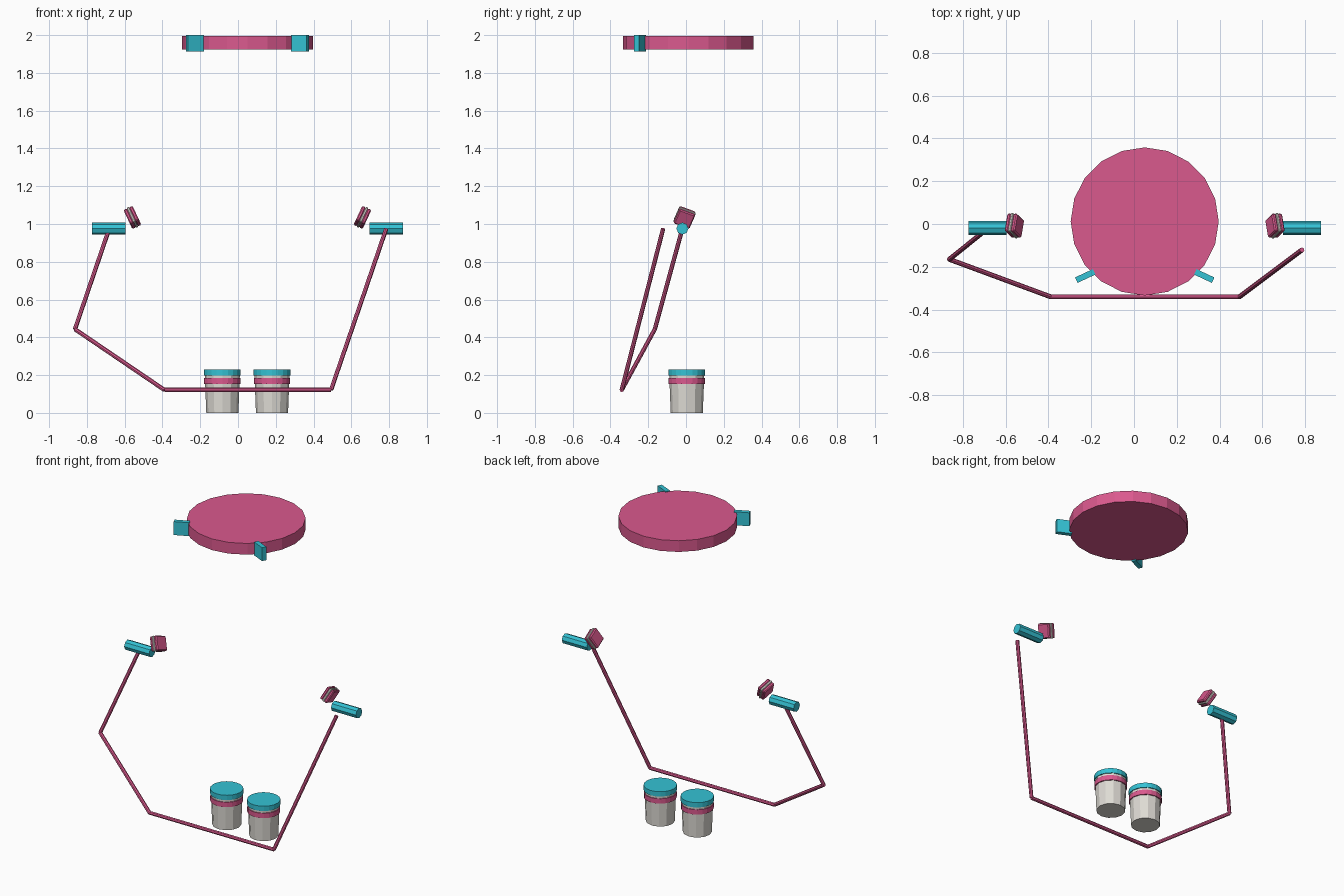
import bpy
import math
from mathutils import Matrix, Vector

default = bpy.data.objects.get("Cube")
if default:
    bpy.data.objects.remove(default, do_unlink=True)


def make_material(name, color):
    mat = bpy.data.materials.new(name)
    mat.use_nodes = True
    mat.diffuse_color = (*color, 1)
    mat.node_tree.nodes["Principled BSDF"].inputs["Base Color"].default_value = (*color, 1)
    return mat


PINK = make_material("pink", (0.70, 0.10, 0.27))
CYAN = make_material("cyan", (0.035, 0.54, 0.66))
WHITE = make_material("off_white", (0.73, 0.71, 0.66))


def finish(name, mat):
    obj = bpy.context.object
    obj.name = name
    obj.data.materials.append(mat)
    return obj


def cone(name, mat, x, y, z0, z1, r0, r1, sides):
    """Upright round part between two heights."""
    bpy.ops.mesh.primitive_cone_add(vertices=sides, radius1=r0, radius2=r1,
                                    depth=z1 - z0, location=(x, y, (z0 + z1) / 2))
    return finish(name, mat)


def rod(name, mat, a, b, radius, sides):
    """Cylinder running from point a to point b."""
    a, b = Vector(a), Vector(b)
    turn = (b - a).to_track_quat("Z", "Y").to_euler()
    bpy.ops.mesh.primitive_cylinder_add(vertices=sides, radius=radius, depth=(b - a).length,
                                        location=(a + b) / 2, rotation=turn)
    return finish(name, mat)


def box(name, mat, size, matrix, bevel=0):
    bpy.ops.mesh.primitive_cube_add(size=1)
    obj = finish(name, mat)
    obj.data.transform(Matrix.Diagonal((*size, 1)))
    obj.matrix_world = matrix
    if bevel:
        mod = obj.modifiers.new("bevel", "BEVEL")
        mod.width = bevel
        mod.segments = 1
    return obj


MID = 0.05  # centre line of the mirrored parts

# Overhead disc
cone("overhead_disc", PINK, MID, 0.012, 1.923, 1.995, 0.346, 0.346, 20)

# Mirrored parts: disc tabs, hand grips and tilted blocks
for side, label in ((-1, "right"), (1, "left")):
    tab = Matrix.Translation((MID + side * 0.278, -0.243, 1.957))
    tab = tab @ Matrix.Rotation(math.radians(-25 * side), 4, "Z")
    box(label + "_disc_tab", CYAN, (0.092, 0.028, 0.086), tab)

    rod(label + "_grip", CYAN, (MID + side * 0.646, -0.019, 0.976),
        (MID + side * 0.823, -0.019, 0.976), 0.032, 8)

    block = Matrix.Translation((MID + side * 0.609, -0.008, 1.035))
    block = block @ Matrix.Rotation(math.radians(25 * side), 4, "Y")
    block = block @ Matrix.Rotation(math.radians(-22), 4, "X")
    for half, end in ((-1, "inner"), (1, "outer")):
        shift = Matrix.Translation((half * 0.016, 0, 0))
        box(f"{label}_block_{end}", PINK, (0.021, 0.09, 0.088), block @ shift, 0.006)
    box(label + "_block_filling", WHITE, (0.013, 0.093, 0.091), block, 0.003)

# Bent bar
path = [(-0.685, -0.022, 0.965), (-0.863, -0.165, 0.443), (-0.39, -0.34, 0.122),
        (0.493, -0.34, 0.122), (0.785, -0.121, 0.975)]
for i, (a, b) in enumerate(zip(path, path[1:])):
    rod(f"bar_segment_{i + 1}", PINK, a, b, 0.0115, 8)

# Tubs with band and lid
for x, label in ((-0.083, "right"), (0.18, "left")):
    cone(label + "_tub", WHITE, x, 0.004, 0, 0.205, 0.085, 0.093, 12)
    cone(label + "_tub_band", PINK, x, 0.004, 0.153, 0.184, 0.096, 0.096, 20)
    cone(label + "_tub_lid", CYAN, x, 0.004, 0.199, 0.23, 0.097, 0.097, 20)
